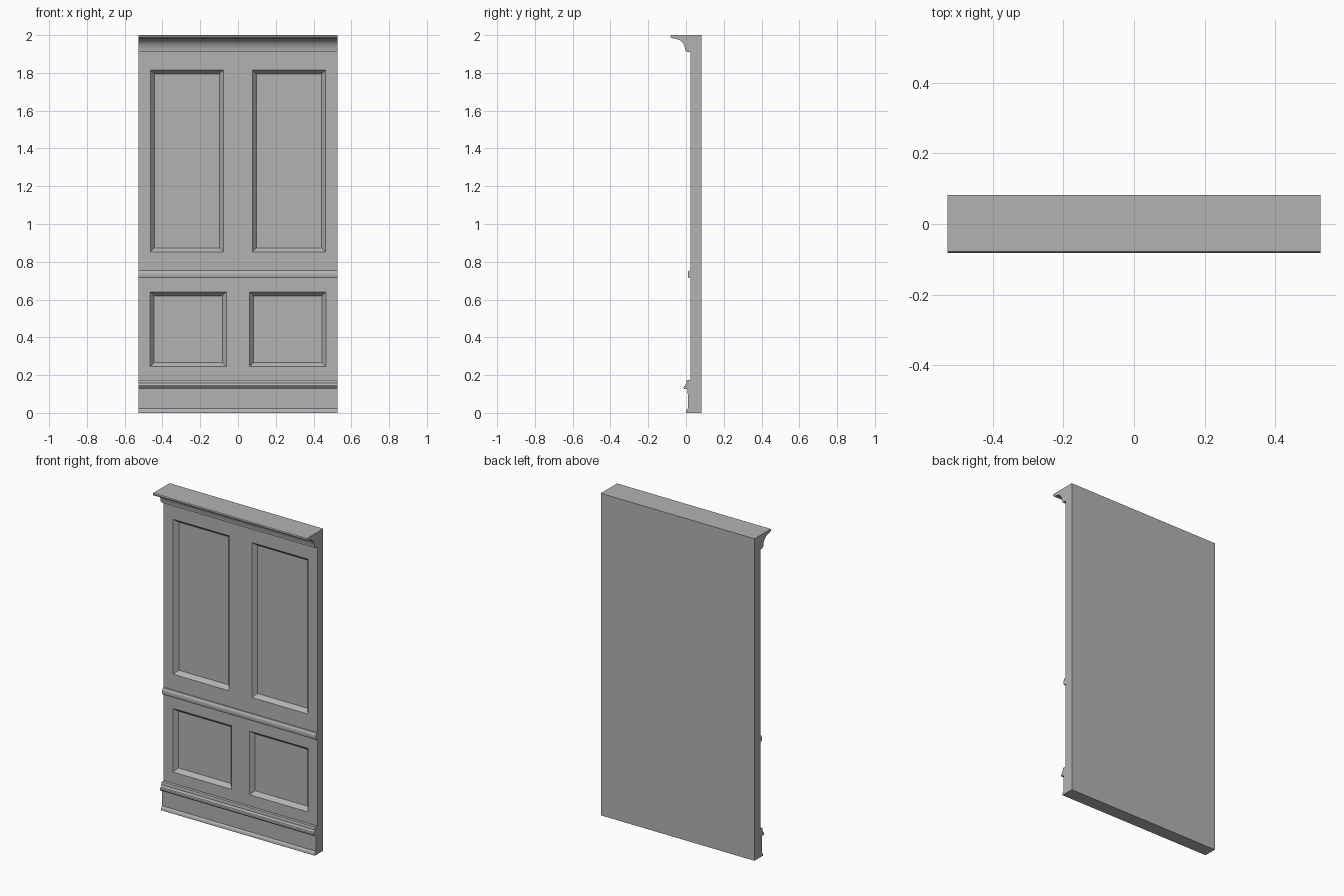
import bpy, bmesh
from mathutils import Vector

cube = bpy.data.objects.get("Cube")
if cube:
    bpy.data.objects.remove(cube, do_unlink=True)

HALF, FRONT, BACK, TOP = 0.528, 0.025, 0.082, 2.0
SLOPE, DEPTH = 0.021, 0.025

paint = bpy.data.materials.new("grey_paint")
paint.use_nodes = True
GREY = (0.45, 0.45, 0.45, 1)
paint.diffuse_color = GREY
paint.node_tree.nodes["Principled BSDF"].inputs["Base Color"].default_value = GREY


def finish(name, bm, smooth=False):
    bmesh.ops.remove_doubles(bm, verts=bm.verts, dist=0.0001)
    bmesh.ops.recalc_face_normals(bm, faces=bm.faces)
    mesh = bpy.data.meshes.new(name)
    bm.to_mesh(mesh)
    bm.free()
    mesh.materials.append(paint)
    obj = bpy.data.objects.new(name, mesh)
    bpy.context.collection.objects.link(obj)
    if smooth:
        bpy.ops.object.select_all(action='DESELECT')
        obj.select_set(True)
        bpy.context.view_layer.objects.active = obj
        bpy.ops.object.shade_smooth_by_angle(angle=0.6)
    return obj


def rect(bm, x0, x1, z0, z1, y):
    return [bm.verts.new((x, y, z)) for x, z in ((x0, z0), (x1, z0), (x1, z1), (x0, z1))]


def bridge(bm, a, b):
    for i in range(4):
        j = (i + 1) % 4
        bm.faces.new((a[i], a[j], b[j], b[i]))


# Wall board: each tile holds one recessed panel with sloped edges
bm = bmesh.new()
MID = 0.735
rows = (((0, MID), (0.062, 0.465), (0.245, 0.64)),
        ((MID, TOP), (0.078, 0.463), (0.853, 1.815)))
for (z0, z1), (px0, px1), (pz0, pz1) in rows:
    for s in (-1, 1):
        tile = rect(bm, 0, s * HALF, z0, z1, FRONT)
        rim = rect(bm, s * px0, s * px1, pz0, pz1, FRONT)
        floor = rect(bm, s * (px0 + SLOPE), s * (px1 - SLOPE),
                     pz0 + SLOPE, pz1 - SLOPE, FRONT + DEPTH)
        bridge(bm, tile, rim)
        bridge(bm, rim, floor)
        bm.faces.new(floor)
        # Back and outer edges of the tile
        back = rect(bm, 0, s * HALF, z0, z1, BACK)
        bm.faces.new(back)
        bm.faces.new((tile[1], tile[2], back[2], back[1]))
        k = 0 if z0 == 0 else 2
        bm.faces.new((tile[k], tile[k + 1], back[k + 1], back[k]))
finish("wall_board", bm)


def moulding(name, profile):
    """Extrude a (y, z) profile across the full width."""
    bm = bmesh.new()
    face = bm.faces.new([bm.verts.new((-HALF, y, z)) for y, z in profile])
    ext = bmesh.ops.extrude_face_region(bm, geom=[face])
    verts = [v for v in ext["geom"] if isinstance(v, bmesh.types.BMVert)]
    bmesh.ops.translate(bm, verts=verts, vec=Vector((2 * HALF, 0, 0)))
    return finish(name, bm, True)


# Crown with a lip and a cove
moulding("cornice", [(FRONT, TOP), (-0.078, TOP), (-0.082, 1.995), (-0.081, 1.988),
                     (-0.072, 1.983), (-0.05, 1.979), (-0.033, 1.973), (-0.02, 1.963),
                     (-0.011, 1.949), (-0.006, 1.932), (-0.004, 1.918), (0.002, 1.918),
                     (0.002, 1.91), (FRONT, 1.91)])

# Middle rail with a rounded top
moulding("chair_rail", [(FRONT, 0.755), (0.018, 0.754), (0.012, 0.748), (0.01, 0.738),
                        (0.01, 0.722), (0.013, 0.715), (FRONT, 0.715)])

# Skirting with a capped bead and a small foot
moulding("skirting", [(FRONT, 0.175), (0.006, 0.175), (0.003, 0.168), (0.004, 0.157),
                      (-0.002, 0.152), (-0.004, 0.145), (-0.011, 0.141), (-0.013, 0.134),
                      (-0.01, 0.127), (0.009, 0.126), (0.01, 0.024), (0.003, 0.018),
                      (0, 0.012), (0, 0), (FRONT, 0)])
